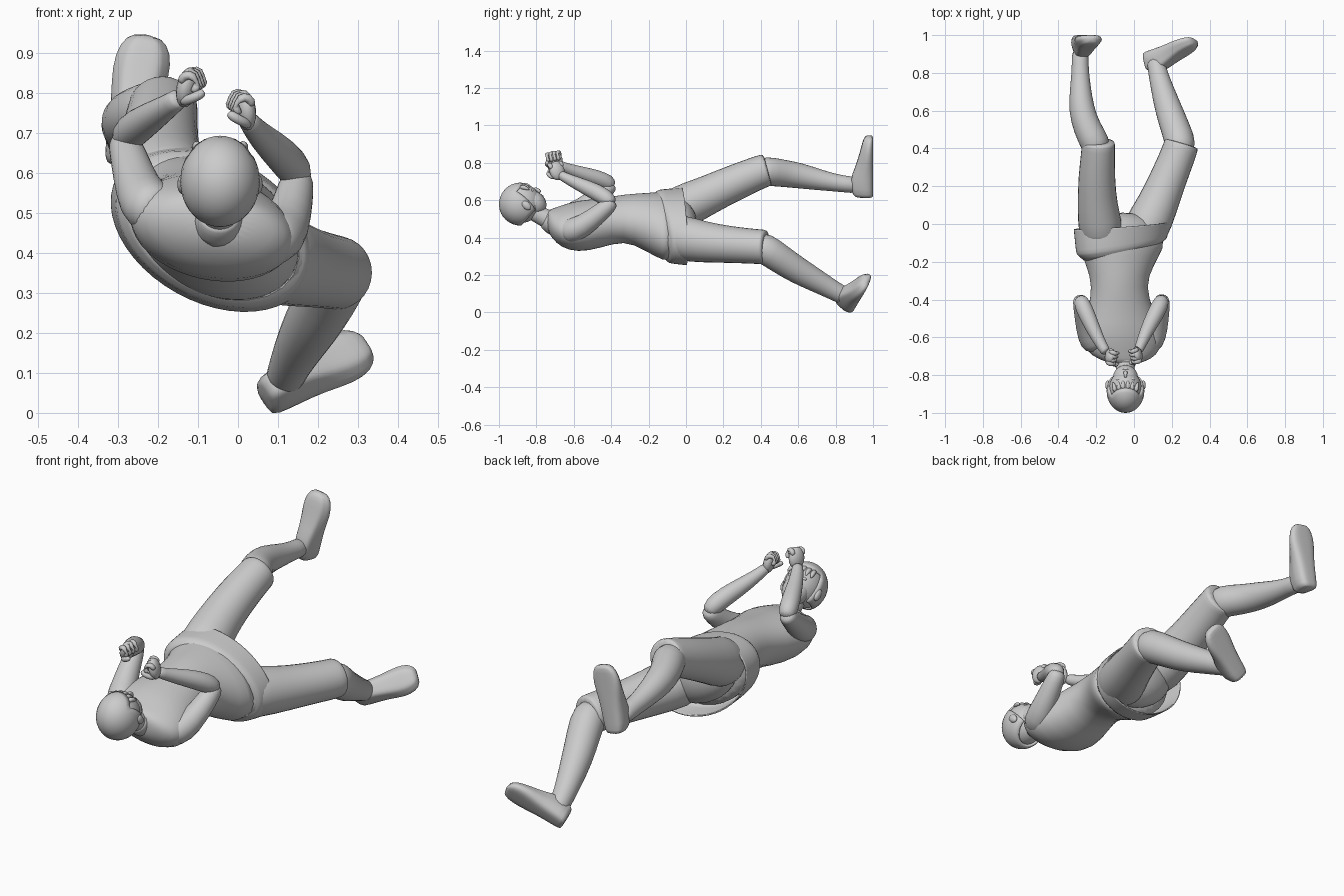
import bpy, bmesh, math
from mathutils import Vector, Matrix

if "Cube" in bpy.data.objects:
    bpy.data.objects.remove(bpy.data.objects["Cube"])


def loft(name, rings, caps=(True, True), sub=1):
    """Skin a list of equal-length vertex rings and smooth the result."""
    bm = bmesh.new()
    vs = [[bm.verts.new(p) for p in ring] for ring in rings]
    n = len(vs[0])
    for a, b in zip(vs, vs[1:]):
        for i in range(n):
            j = (i + 1) % n
            bm.faces.new((a[i], a[j], b[j], b[i]))
    for use, ring in zip(caps, (vs[0], vs[-1])):
        if use:
            bm.faces.new(ring)
    return finish(name, bm, sub)


def finish(name, bm, sub=0):
    bmesh.ops.recalc_face_normals(bm, faces=bm.faces)
    for f in bm.faces:
        f.smooth = True
    me = bpy.data.meshes.new(name)
    bm.to_mesh(me)
    bm.free()
    ob = bpy.data.objects.new(name, me)
    bpy.context.collection.objects.link(ob)
    if sub:
        m = ob.modifiers.new("smooth", 'SUBSURF')
        m.levels = m.render_levels = sub
    return ob


def tube(name, pts, n=14, sub=1):
    """Round limb through (x, y, z, radius) points."""
    c = [Vector(p[:3]) for p in pts]
    rings = []
    for k, p in enumerate(pts):
        t = c[min(k + 1, len(c) - 1)] - c[max(k - 1, 0)]
        q = t.to_track_quat('Z', 'Y')
        rings.append([c[k] + q @ Vector((math.cos(a) * p[3], math.sin(a) * p[3], 0))
                      for a in (2 * math.pi * i / n for i in range(n))])
    return loft(name, rings, sub=sub)


def oval(y, cx, cz, a, b, roll, skew=0.0, n=24):
    """Body cross-section facing along y, rolled, optionally slanted."""
    r = math.radians(roll)
    out = []
    for i in range(n):
        t = 2 * math.pi * i / n
        u, v = a * math.cos(t), b * math.sin(t)
        out.append((cx + u * math.cos(r) + v * math.sin(r), y + skew * math.cos(t),
                    cz - u * math.sin(r) + v * math.cos(r)))
    return out


def ball(name, loc, radii, rot=Matrix.Identity(4), keep=None, seg=24):
    bm = bmesh.new()
    bmesh.ops.create_uvsphere(bm, u_segments=seg, v_segments=seg // 2, radius=1)
    if keep:
        bmesh.ops.delete(bm, geom=[v for v in bm.verts if not keep(v.co)], context='VERTS')
    bm.transform(Matrix.Translation(loc) @ rot @ Matrix.Diagonal((*radii, 1)))
    return finish(name, bm)


# Torso
loft("torso", [oval(*s) for s in (
    (-.745, -.046, .492, .06, .05, 10), (-.715, -.05, .475, .145, .078, 10),
    (-.67, -.06, .46, .205, .108, 10), (-.58, -.065, .46, .218, .137, 12),
    (-.46, -.07, .475, .178, .13, 14), (-.33, -.08, .51, .142, .122, 18),
    (-.22, -.075, .485, .185, .148, 25), (-.12, -.065, .46, .245, .167, 29),
    (-.06, -.065, .46, .245, .167, 29))])

# Open garment hem around the hips
hem = loft("hip_band", [oval(*s) for s in (
    (-.15, -.067, .463, .215, .15, 29, .045), (-.12, -.065, .46, .258, .174, 29, .045),
    (-.11, -.065, .46, .262, .177, 29, .045),
    (-.02, -.065, .46, .274, .184, 29, .02), (-.01, -.065, .46, .275, .185, 29, .02))],
    caps=(False, False))
hem.modifiers.new("thickness", 'SOLIDIFY').thickness = .006
ball("pelvis", (-.06, -.04, .46), (.2, .1, .13), Matrix.Rotation(math.radians(29), 4, 'Y'))

# Upper legs, each ending in a trouser edge at the knee
tube("raised_thigh", [(-.17, -.1, .53, .1), (-.175, -.03, .56, .125), (-.195, .1, .62, .108),
                      (-.198, .25, .69, .1), (-.19, .38, .745, .092), (-.188, .43, .762, .09),
                      (-.188, .438, .764, .088)])
tube("lowered_thigh", [(.03, -.1, .41, .1), (.06, -.03, .4, .13), (.125, .1, .375, .112),
                       (.185, .25, .362, .1), (.235, .37, .353, .096), (.25, .42, .35, .095),
                       (.253, .43, .35, .092)])

# Lower legs
tube("raised_shin", [(-.19, .37, .745, .07), (-.205, .43, .757, .082), (-.25, .51, .745, .075),
                     (-.28, .61, .732, .071), (-.284, .73, .705, .055), (-.285, .85, .685, .043),
                     (-.285, .93, .68, .05)])
tube("lowered_shin", [(.23, .36, .36, .07), (.25, .42, .345, .088), (.222, .5, .288, .08),
                      (.185, .6, .222, .075), (.145, .73, .152, .06), (.122, .82, .1, .05),
                      (.112, .88, .075, .05)])


# Shoes with flat soles
def shoe(name, heel, toe, down):
    heel, toe = Vector(heel), Vector(toe)
    d = (toe - heel).normalized()
    up = -Vector(down)
    up = (up - d * up.dot(d)).normalized()
    side = d.cross(up)
    rings = []
    for t, w, h in ((0, .034, .085), (.03, .052, .11), (.28, .056, .125), (.48, .06, .095),
                    (.72, .074, .07), (.9, .066, .056), (1, .036, .04)):
        ring = []
        for i in range(16):
            a = 2 * math.pi * i / 16
            x = w * max(-1, min(1, 1.2 * math.cos(a)))
            y = h * (.5 + .5 * max(-1, min(1, 1.25 * math.sin(a))))
            if y > h * .6:
                x *= .78
            ring.append(heel.lerp(toe, t) + side * x + up * y)
        rings.append(ring)
    loft(name, rings)


shoe("raised_shoe", (-.288, 1.0, .615), (-.226, 1.0, .948), (0, 1, 0))
shoe("lowered_shoe", (.062, .9, .02), (.325, .985, .165), (-.15, .87, -.45))

# Arms: upper arm and forearm
tube("right_upper_arm", [(.06, -.66, .44, .05), (.09, -.62, .43, .075), (.12, -.55, .46, .062),
                         (.14, -.45, .54, .05), (.148, -.405, .58, .044), (.15, -.39, .6, .03)])
tube("right_forearm", [(.153, -.39, .575, .03), (.145, -.415, .605, .046), (.112, -.48, .645, .047),
                       (.06, -.58, .69, .036), (.03, -.655, .725, .026), (.02, -.675, .74, .026)])
tube("left_upper_arm", [(-.19, -.66, .5, .05), (-.22, -.62, .51, .075), (-.25, -.55, .555, .06),
                        (-.273, -.45, .64, .048), (-.285, -.405, .675, .042), (-.285, -.39, .69, .03)])
tube("left_forearm", [(-.285, -.39, .67, .03), (-.278, -.415, .695, .045), (-.25, -.48, .72, .046),
                      (-.195, -.6, .755, .035), (-.158, -.665, .78, .027), (-.145, -.68, .79, .027)])


# Clenched hands with palms turned inward: palm, four curled fingers, thumb
def fist(side, centre, direction, inward):
    c = Vector(centre)
    d = Vector(direction).normalized()
    p = Vector(inward)
    p = (p - d * p.dot(d)).normalized()
    x = Vector((0, -1, 0))
    x = (x - d * x.dot(d) - p * x.dot(p)).normalized()
    rot = Matrix((x, p, d)).transposed().to_4x4()
    ball(side + "_palm", c, (.042, .026, .052), rot, seg=16)

    def curl(name, path, r):
        tube(name, [(*(c + x * u + p * v + d * w), r * k)
                    for (u, v, w), k in zip(path, (.9, 1, 1, 1, .7))], n=8)
    for i in range(4):
        u = .031 - i * .02
        curl(f"{side}_finger_{i + 1}",
             [(u, -.012, .012), (u, -.006, .04), (u, .022, .042), (u, .036, .018), (u, .022, -.002)], .0145)
    curl(side + "_thumb",
         [(.02, 0, -.035), (.034, .012, -.025), (.04, .03, -.012), (.036, .046, .0), (.028, .052, .008)], .0135)


fist("right", (.018, -.69, .758), (-.1, -.2, .9), (-1, -.3, 0))
fist("left", (-.127, -.7, .815), (.15, -.2, .8), (1, -.3, 0))

# Neck and collar
tube("neck", [(-.045, -.84, .55, .05), (-.045, -.79, .525, .047), (-.047, -.73, .492, .053),
              (-.05, -.68, .47, .065)])
tube("collar", [(-.046, -.755, .505, .05), (-.046, -.75, .503, .058), (-.05, -.71, .48, .068),
                (-.05, -.68, .465, .07)])

# Head, placed in a frame whose local y looks forward and z points to the crown
TILT = Matrix.Rotation(math.radians(48), 4, 'X')
HEAD = Vector((-.045, -.88, .58))


def on_head(x, y, z):
    return HEAD + TILT.to_3x3() @ Vector((x, y, z))


ball("skull", on_head(0, .003, .003), (.09, .105, .106), TILT)
ball("jaw", on_head(0, .05, -.045), (.066, .06, .072), TILT)
hair = ball("hair", on_head(0, -.004, .004), (.1, .115, .114), TILT,
            lambda v: not (v.y > .42 and v.z < .4) and v.z > -.8, seg=32)
hair.modifiers.new("thickness", 'SOLIDIFY').thickness = .012
tube("nose", [(*on_head(0, .106, .01), .007), (*on_head(0, .119, -.02), .012),
              (*on_head(0, .108, -.034), .012)], n=8)
ball("lips", on_head(0, .104, -.055), (.02, .009, .008), TILT, seg=12)
for s, label in ((1, "right"), (-1, "left")):
    ball(label + "_eye", on_head(s * .035, .09, .005), (.016, .01, .009), TILT, seg=12)
    ball(label + "_ear", on_head(s * .094, .012, -.025), (.013, .02, .03), TILT, seg=14)
# Flat fringe strands lying on the forehead
for k in (-.06, -.036, -.012, .012, .036, .06):
    drop = abs(k) * .35
    tube("fringe_strand", [(*on_head(k * .9, .082 - drop, .068), .012),
                           (*on_head(k, .1 - drop, .045), .014),
                           (*on_head(k * 1.1, .106 - drop, .018), .003)], n=8)
